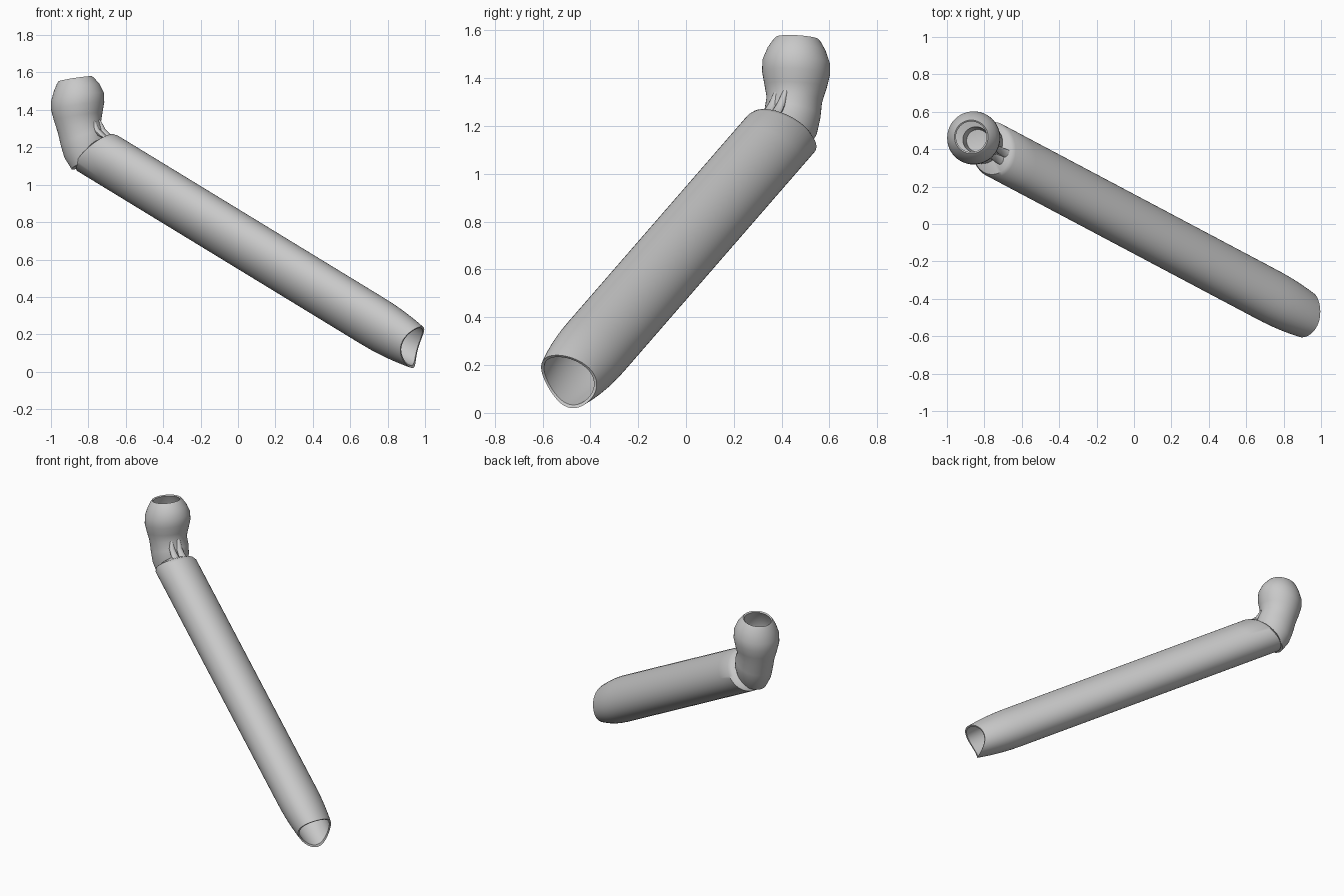
import bpy, bmesh, math
from mathutils import Vector

cube = bpy.data.objects.get("Cube")
if cube:
    bpy.data.objects.remove(cube)

grey = bpy.data.materials.new("plain_grey")
grey.use_nodes = True
grey.diffuse_color = (0.58, 0.58, 0.58, 1)
grey.node_tree.nodes["Principled BSDF"].inputs["Base Color"].default_value = grey.diffuse_color

SIDES = 48
ANGLES = [2 * math.pi * i / SIDES for i in range(SIDES)]


def loft(name, rings, start_tip=None, end_tip=None):
    """Skin a list of closed rings, optionally closing each end to a point."""
    bm = bmesh.new()
    rows = [[bm.verts.new(p) for p in ring] for ring in rings]
    n = len(rows[0])
    for a, b in zip(rows, rows[1:]):
        for i in range(n):
            j = (i + 1) % n
            bm.faces.new((a[i], a[j], b[j], b[i]))
    for row, tip in ((rows[0], start_tip), (rows[-1], end_tip)):
        if tip is not None:
            v = bm.verts.new(tip)
            for i in range(n):
                bm.faces.new((row[i], row[(i + 1) % n], v))
    bmesh.ops.recalc_face_normals(bm, faces=bm.faces)
    mesh = bpy.data.meshes.new(name)
    bm.to_mesh(mesh)
    bm.free()
    mesh.materials.append(grey)
    ob = bpy.data.objects.new(name, mesh)
    bpy.context.collection.objects.link(ob)
    bpy.ops.object.select_all(action='DESELECT')
    ob.select_set(True)
    bpy.context.view_layer.objects.active = ob
    bpy.ops.object.shade_smooth_by_angle(angle=math.radians(40))
    return ob


# Long slanted tube: oval section swept along a straight axis
axis = Vector((1, -0.53, -0.61)).normalized()
wide = Vector((0, -0.755, 0.655))
narrow = axis.cross(wide).normalized()


def tube_point(s, t, size=1.0):
    u = max(0, (s - 0.72) / 0.28)
    k = size * (1 - 0.28 * u * u)
    centre = Vector((s, -0.53 * s, 0.71 - 0.61 * s))
    return centre + k * (0.156 * math.cos(t) * wide + 0.128 * math.sin(t) * narrow)


def lower_cut(p):
    # scooped mouth with a top and a bottom tip
    return 0.905 + 0.45 * (p.y + 0.5) + 0.27 * (p.z - 0.12) + 4.2 * (p.z - 0.12) ** 2


def upper_cut(p):
    return -0.74 + 1.45 * (p.z - 1.165) + 0.5 * (p.y - 0.42)


def cut_at(cut, s, t, size):
    for _ in range(60):
        p = tube_point(s, t, size)
        s += 0.4 * (cut(p) - p.x)
    return s


def tube_rings(size, inset):
    spans = [(cut_at(upper_cut, -0.75, t, size) + inset, cut_at(lower_cut, 0.93, t, size))
             for t in ANGLES]
    rings = []
    for i in range(25):
        f = 1 - (1 - i / 24) ** 1.6
        rings.append([tube_point(a + (b - a) * f, t, size) for t, (a, b) in zip(ANGLES, spans)])
    return rings


outer = tube_rings(1.0, 0)
inner = tube_rings(0.9, 0.08)
apex = Vector((-0.79, 0.415, 1.22))
collar = [p.lerp(apex, 0.1) + Vector((-0.008, 0, 0.012)) for p in outer[0]]
loft("tube", [collar] + outer + inner[::-1], apex, Vector((-0.66, 0.35, 1.11)))


# Hollow bulb on a bent neck: (x, y, z, radius, tilt)
def bulb_ring(x, y, z, r, tilt):
    return [Vector((x + r * math.cos(t), y + r * math.sin(t),
                    z + tilt * r * math.cos(t) - 0.4 * abs(tilt) * r * math.sin(t)))
            for t in ANGLES]


bulb = [
    (-0.80, 0.42, 1.12, 0.09, 0.4),
    (-0.815, 0.435, 1.19, 0.113, 0.4),
    (-0.83, 0.445, 1.25, 0.117, 0.35),
    (-0.848, 0.453, 1.31, 0.116, 0.25),
    (-0.855, 0.458, 1.365, 0.130, 0.15),
    (-0.857, 0.46, 1.42, 0.142, 0.15),
    (-0.858, 0.461, 1.47, 0.141, 0.15),
    (-0.862, 0.463, 1.52, 0.122, 0.15),
    (-0.868, 0.465, 1.555, 0.100, 0.15),
    (-0.87, 0.466, 1.566, 0.090, 0.15),
    (-0.87, 0.466, 1.56, 0.082, 0.15),
    (-0.862, 0.463, 1.5, 0.112, 0.15),
    (-0.857, 0.46, 1.42, 0.125, 0.15),
    (-0.85, 0.455, 1.34, 0.105, 0.15),
    (-0.845, 0.45, 1.33, 0.07, 0.15),
    (-0.835, 0.445, 1.25, 0.06, 0.15),
]
loft("bulb", [bulb_ring(*r) for r in bulb],
     Vector((-0.80, 0.42, 1.12)), Vector((-0.835, 0.445, 1.24)))

# Small folds where the neck bends into the tube
for i, (x, y) in enumerate(((-0.67, 0.37), (-0.70, 0.335))):
    top = Vector((x - 0.08, y + 0.05, 1.36))
    foot = Vector((x, y, 1.25))
    rings = []
    for f, r in ((0, 0.008), (0.4, 0.018), (0.75, 0.022), (1, 0.024)):
        c = top.lerp(foot, f) - Vector((0.01, 0, 0.02)) * math.sin(math.pi * f)
        rings.append([c + Vector((r * math.cos(t), r * math.sin(t), 0)) for t in ANGLES[::4]])
    loft("neck_fold_%d" % (i + 1), rings, top, foot)
